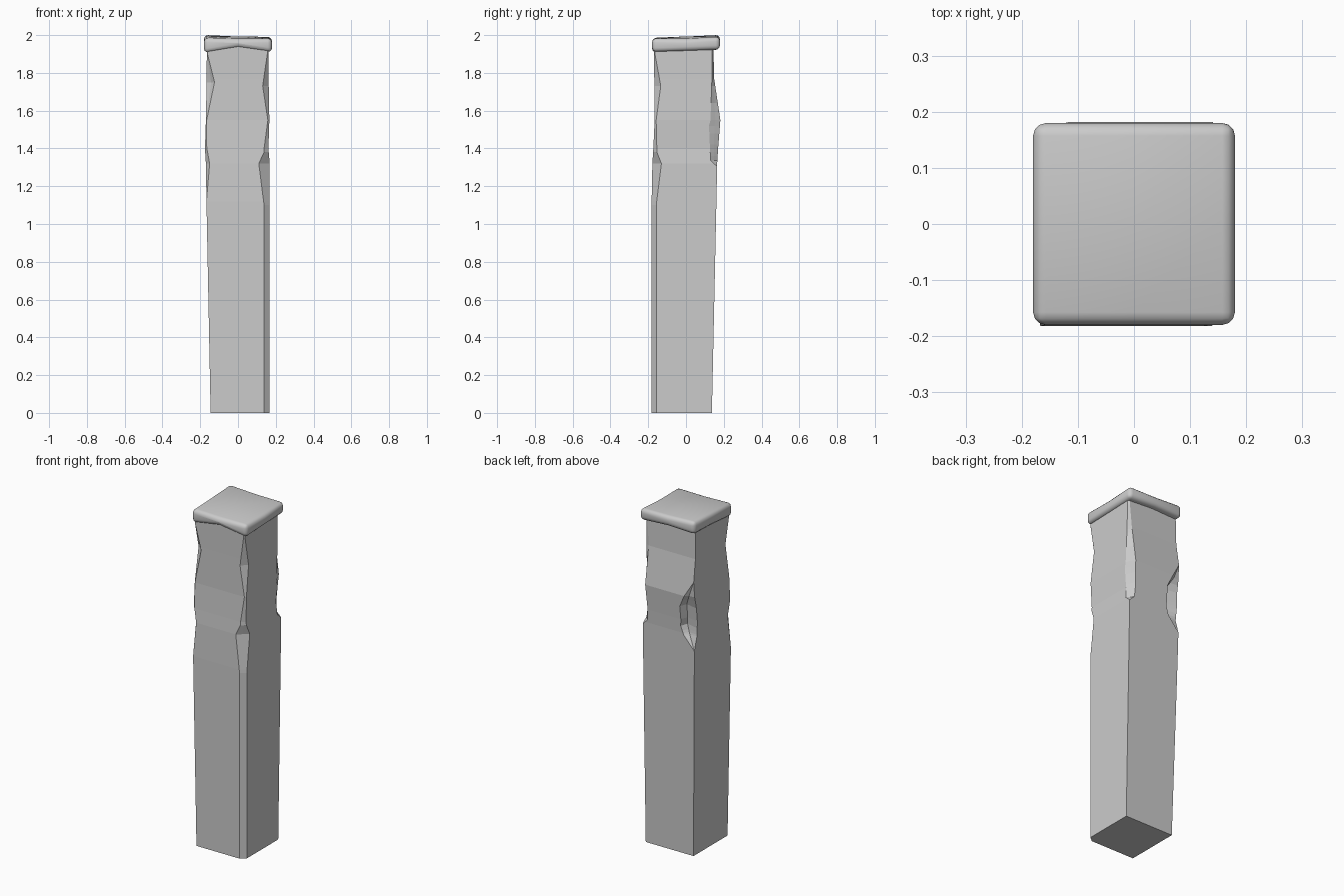
import bpy, bmesh
from mathutils import Vector

if "Cube" in bpy.data.objects:
    bpy.data.objects.remove(bpy.data.objects["Cube"])


def lerp_rows(rows, z):
    # linear lookup in rows of (z, value, value, ...)
    if z <= rows[0][0]:
        return rows[0][1:]
    for a, b in zip(rows, rows[1:]):
        if z <= b[0]:
            t = (z - a[0]) / (b[0] - a[0])
            return [p + (q - p) * t for p, q in zip(a[1:], b[1:])]
    return rows[-1][1:]


def finish(bm, name):
    bmesh.ops.recalc_face_normals(bm, faces=bm.faces)
    mesh = bpy.data.meshes.new(name)
    bm.to_mesh(mesh)
    bm.free()
    obj = bpy.data.objects.new(name, mesh)
    bpy.context.collection.objects.link(obj)
    return obj


# Post outline: z, left, right, front, back
outline = [(0, -.145, .168, -.182, .137), (1.12, -.167, .168, -.182, .161),
           (1.32, -.170, .168, -.178, .165), (1.40, -.175, .161, -.173, .170),
           (1.55, -.170, .166, -.166, .182), (1.77, -.166, .162, -.168, .149),
           (1.94, -.165, .161, -.171, .145)]

# Worn corners: z, cut along x, cut along y, hollow depth
front_left = [(1.12, 0, 0, 0), (1.32, .02, .03, 0), (1.42, .008, .008, 0),
              (1.55, .004, .004, 0), (1.75, .042, .036, .004), (1.90, .004, .004, 0)]
front_right = [(1.10, .03, .025, 0), (1.32, .058, .048, 0), (1.38, .025, .02, 0),
               (1.55, .008, .008, 0), (1.73, .032, .034, 0), (1.90, .006, .006, 0)]
back_right = [(1.305, 0, 0, 0), (1.335, .03, .035, 0), (1.52, .026, .058, 0),
              (1.77, .022, .012, 0), (1.94, .008, .006, 0)]
back_left = [(1.23, 0, 0, 0), (1.31, .07, .025, .015), (1.36, .09, .026, .045),
             (1.48, .09, .028, .04), (1.55, .055, .02, .01), (1.64, 0, 0, 0)]

# corner signs, wear table, and whether the x-cut point comes first going round
corners = [(-1, -1, front_left, False), (1, -1, front_right, True),
           (1, 1, back_right, False), (-1, 1, back_left, True)]
levels = sorted({r[0] for t in (outline, front_left, front_right,
                                back_right, back_left) for r in t})

# Post: stacked rings, three points for each worn corner
bm = bmesh.new()
rings = []
for z in levels:
    left, right, front, back = lerp_rows(outline, z)
    ring = []
    for sx, sy, table, x_first in corners:
        cx = right if sx > 0 else left
        cy = back if sy > 0 else front
        a, b, d = lerp_rows(table, z)
        px = Vector((cx - sx * a, cy, z))
        py = Vector((cx, cy - sy * b, z))
        mid = (px + py) / 2 - Vector((sx, sy, 0)) * d * .7
        pts = [px, mid, py] if x_first else [py, mid, px]
        ring += [bm.verts.new(p) for p in pts]
    rings.append(ring)
for lo, hi in zip(rings, rings[1:]):
    for i in range(12):
        j = (i + 1) % 12
        bm.faces.new((lo[i], lo[j], hi[j], hi[i]))
bm.faces.new(rings[0][::-1])
bm.faces.new(rings[-1])
bmesh.ops.remove_doubles(bm, verts=bm.verts, dist=.0005)
finish(bm, "post")

# Cap: slab with uneven heights, rows run front to back
bottom = [(1.903, 1.934, 1.908), (1.920, 1.930, 1.915), (1.926, 1.932, 1.922)]
top = [(1.986, 1.980, 1.984), (1.992, 1.993, 1.980), (2.002, 1.992, 1.992)]
bm = bmesh.new()
bmesh.ops.create_cube(bm, size=.36)
bmesh.ops.subdivide_edges(bm, edges=[e for e in bm.edges
                          if abs(e.verts[0].co.z - e.verts[1].co.z) < .01],
                          cuts=1, use_grid_fill=True)
for v in bm.verts:
    col, row = round(v.co.x / .18) + 1, round(v.co.y / .18) + 1
    v.co.z = (top if v.co.z > 0 else bottom)[row][col]
cap = finish(bm, "cap")
bevel = cap.modifiers.new("rounded_edges", 'BEVEL')
bevel.width = .026
bevel.segments = 3
bevel.limit_method = 'ANGLE'
bevel.angle_limit = .9
for p in cap.data.polygons:
    p.use_smooth = True
